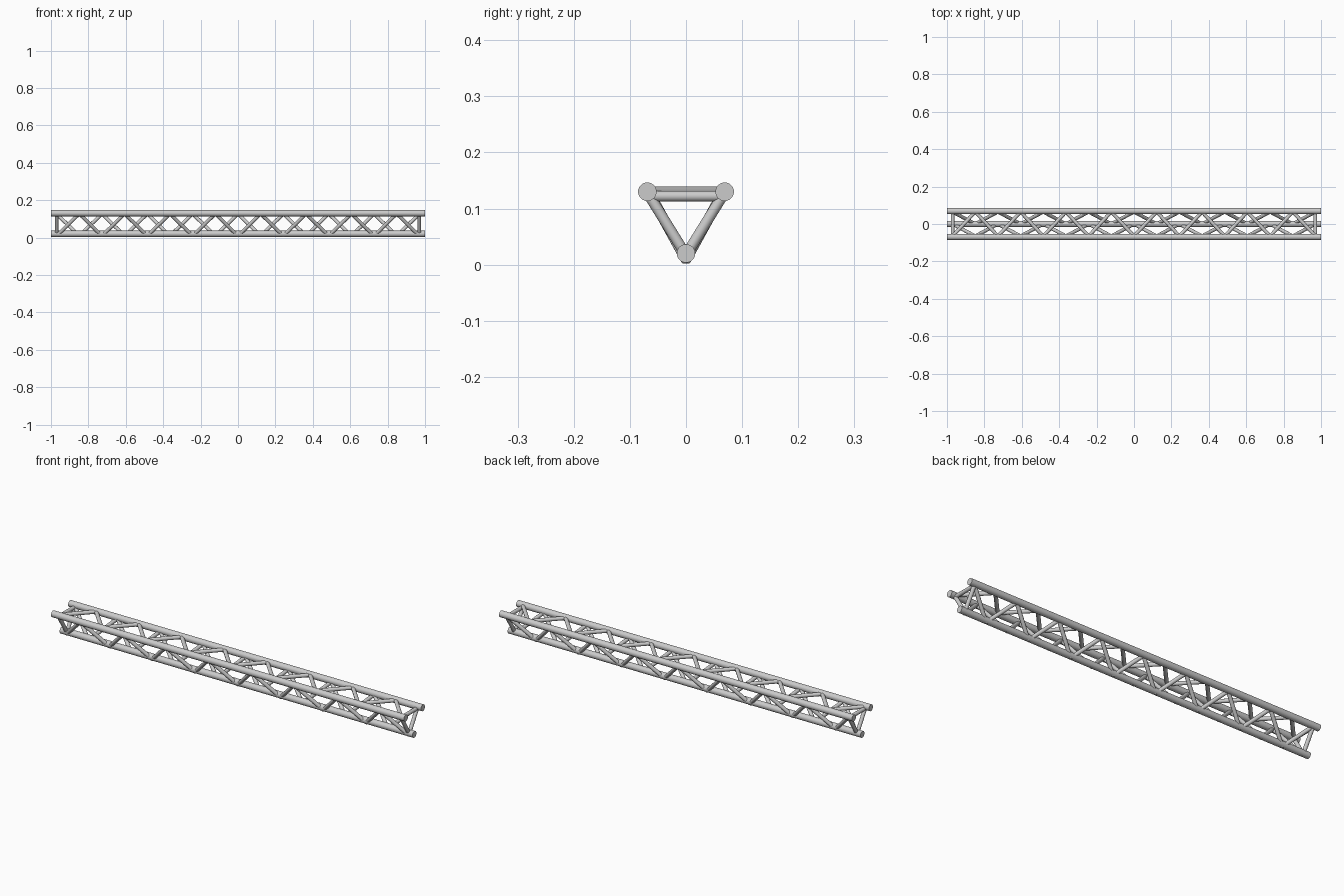
import bpy
import math
from mathutils import Vector

cube = bpy.data.objects.get("Cube")
if cube:
    bpy.data.objects.remove(cube, do_unlink=True)

metal = bpy.data.materials.new("light_grey_metal")
metal.use_nodes = True
GREY = (0.6, 0.6, 0.6, 1)
metal.diffuse_color = GREY
metal.node_tree.nodes["Principled BSDF"].inputs["Base Color"].default_value = GREY

CHORD_R, BRACE_R = 0.0165, 0.0095
END_X, PANELS = 0.97, 16


def tube(name, a, b, radius, sides=20):
    """Closed round tube from point a to point b."""
    a, b = Vector(a), Vector(b)
    bpy.ops.mesh.primitive_cylinder_add(
        vertices=sides, radius=radius, depth=(b - a).length, location=(a + b) / 2,
        rotation=(b - a).to_track_quat("Z", "Y").to_euler())
    obj = bpy.context.object
    obj.name = name
    obj.data.materials.append(metal)
    bpy.ops.object.shade_smooth_by_angle(angle=math.radians(40))
    return obj


def lacing(name, start, other):
    """Zigzag of braces alternating between two (y, z) lines."""
    step = 2 * END_X / PANELS
    joints = [(-END_X + i * step, *(other if i % 2 else start))
              for i in range(PANELS + 1)]
    parts = [tube(name, p, q, BRACE_R, 16) for p, q in zip(joints, joints[1:])]
    bpy.ops.object.select_all(action="DESELECT")
    for part in parts:
        part.select_set(True)
    bpy.context.view_layer.objects.active = parts[0]
    bpy.ops.object.join()
    parts[0].name = name


# Three long chords
chords = {"front_chord": (-0.069, 0.13), "back_chord": (0.069, 0.13),
          "bottom_chord": (0, 0.02)}
for name, (y, z) in chords.items():
    tube(name, (-1, y, z), (1, y, z), CHORD_R, 28)

# Zigzag braces on the three faces
lacing("top_lacing", (-0.065, 0.13), (0.065, 0.13))
lacing("front_lacing", (0, 0.009), (-0.065, 0.127))
lacing("back_lacing", (0.065, 0.127), (0, 0.009))

# Triangular frame near each end
for end, x in (("right", -END_X), ("left", END_X)):
    tube(end + "_top_rung", (x, -0.065, 0.122), (x, 0.065, 0.122), BRACE_R)
    for side, s in (("front", -1), ("back", 1)):
        tube(f"{end}_{side}_rung", (x, s * 0.068, 0.127), (x, 0, 0.017), BRACE_R)
